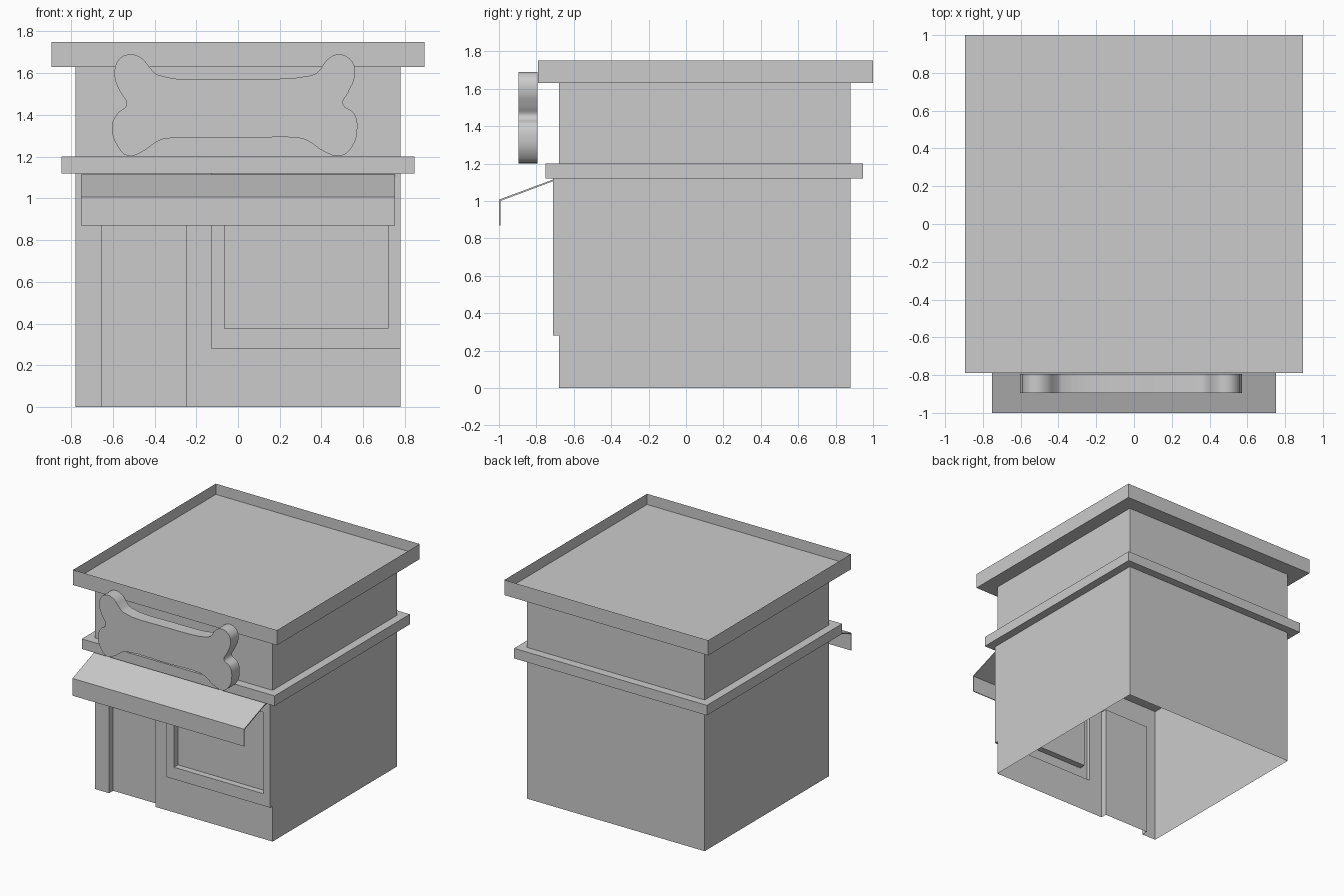
import bpy, bmesh, math

if "Cube" in bpy.data.objects:
    bpy.data.objects.remove(bpy.data.objects["Cube"])

X, Y0, Y1 = 0.78, -0.68, 0.88      # wall half width, front and back planes


def mesh_object(name, bm):
    bmesh.ops.remove_doubles(bm, verts=bm.verts, dist=1e-5)
    me = bpy.data.meshes.new(name)
    bm.to_mesh(me)
    bm.free()
    ob = bpy.data.objects.new(name, me)
    bpy.context.collection.objects.link(ob)
    return ob


def face(bm, *pts):
    return bm.faces.new([bm.verts.new(p) for p in pts])


def slab(name, x0, x1, y0, y1, z0, z1):
    bm = bmesh.new()
    bottom = face(bm, (x0, y0, z0), (x0, y1, z0), (x1, y1, z0), (x1, y0, z0))
    top = face(bm, (x0, y0, z1), (x1, y0, z1), (x1, y1, z1), (x0, y1, z1))
    b = [bottom.verts[i] for i in (0, 3, 2, 1)]
    t = top.verts[:]
    for i in range(4):
        j = (i + 1) % 4
        bm.faces.new((b[i], b[j], t[j], t[i]))
    return bm, top


def walls(bm, corners, z0, z1):
    for (xa, ya), (xb, yb) in zip(corners, corners[1:]):
        face(bm, (xa, ya, z0), (xb, yb, z0), (xb, yb, z1), (xa, ya, z1))


# Ground floor shell: plain sides and back, open underneath
bm = bmesh.new()
walls(bm, [(X, Y0), (X, Y1), (-X, Y1), (-X, Y0)], 0, 1.12)

# Shop front: relief of door recess, raised window frame and set-back pane
panels = [  # x0, x1, z0, z1, y
    (-0.655, -0.25, 0, 0.92, -0.63),
    (-0.13, X, 0.28, 1.12, -0.71),
    (-0.065, 0.72, 0.375, 1.02, -0.66),
]
xs = sorted({-X, X} | {v for p in panels for v in p[:2]})
zs = sorted({0, 1.12} | {v for p in panels for v in p[2:4]})


def depth(x, z):
    y = Y0
    for x0, x1, z0, z1, d in panels:
        if x0 < x < x1 and z0 < z < z1:
            y = d
    return y


e = 0.001
for xa, xb in zip(xs, xs[1:]):
    for za, zb in zip(zs, zs[1:]):
        y = depth(xa + e, za + e)
        face(bm, (xa, y, za), (xb, y, za), (xb, y, zb), (xa, y, zb))
        r = depth(xb + e, za + e)
        if r != y:
            face(bm, (xb, y, za), (xb, r, za), (xb, r, zb), (xb, y, zb))
        u = depth(xa + e, zb + e)
        if u != y:
            face(bm, (xa, y, zb), (xb, y, zb), (xb, u, zb), (xa, u, zb))
mesh_object("ground_floor", bm)

# Upper floor walls
bm = bmesh.new()
walls(bm, [(-X, Y0), (X, Y0), (X, Y1), (-X, Y1), (-X, Y0)], 1.2, 1.63)
mesh_object("upper_floor", bm)

# Ledge between floors
bm, _ = slab("ledge", -0.846, 0.846, -0.75, 0.946, 1.12, 1.2)
mesh_object("ledge", bm)

# Roof slab with sunken deck
bm, top = slab("roof", -0.895, 0.895, -0.79, 1.0, 1.63, 1.75)
bmesh.ops.inset_region(bm, faces=[top], thickness=0.073)
deck = bmesh.ops.extrude_face_region(bm, geom=[top])["geom"]
bmesh.ops.translate(bm, vec=(0, 0, -0.085),
                    verts=[g for g in deck if isinstance(g, bmesh.types.BMVert)])
if top.is_valid:
    bmesh.ops.delete(bm, geom=[top], context='FACES_ONLY')
mesh_object("roof", bm)

# Awning: thin bent sheet extruded sideways
profile = [(-0.71, 1.115), (-1, 1.007), (-1, 0.87), (-0.993, 0.87), (-0.993, 1.0), (-0.71, 1.106)]
bm = bmesh.new()
end = face(bm, *[(-0.753, y, z) for y, z in profile])
ext = bmesh.ops.extrude_face_region(bm, geom=[end], use_keep_orig=True)["geom"]
bmesh.ops.translate(bm, vec=(1.506, 0, 0),
                    verts=[g for g in ext if isinstance(g, bmesh.types.BMVert)])
bmesh.ops.recalc_face_normals(bm, faces=bm.faces)
mesh_object("awning", bm)

# Bone-shaped sign: filled curve outline with thickness
outline = [
    (-.515, 1.69), (-.57, 1.667), (-.592, 1.59), (-.57, 1.52), (-.535, 1.447),
    (-.575, 1.41), (-.604, 1.35), (-.58, 1.255), (-.527, 1.203), (-.47, 1.217),
    (-.375, 1.278), (-.325, 1.288), (0, 1.288), (.297, 1.288), (.335, 1.275),
    (.417, 1.222), (.49, 1.203), (.546, 1.246), (.572, 1.34), (.555, 1.41),
    (.503, 1.452), (.527, 1.505), (.56, 1.59), (.546, 1.658), (.48, 1.69),
    (.426, 1.663), (.383, 1.605), (.345, 1.588), (0, 1.572), (-.385, 1.592),
    (-.42, 1.624), (-.46, 1.67)]
cu = bpy.data.curves.new("bone_sign", 'CURVE')
cu.dimensions = '2D'
cu.fill_mode = 'BOTH'
cu.extrude = 0.05
cu.resolution_u = 4
sp = cu.splines.new('BEZIER')
sp.bezier_points.add(len(outline) - 1)
sp.use_cyclic_u = True
for bp, (x, z) in zip(sp.bezier_points, outline):
    bp.co = (x, z, 0)
    bp.handle_left_type = bp.handle_right_type = 'AUTO'
bone = bpy.data.objects.new("bone_sign", cu)
bone.location = (0, -0.845, 0)
bone.rotation_euler = (math.pi / 2, 0, 0)
bpy.context.collection.objects.link(bone)
bpy.ops.object.select_all(action='DESELECT')
bone.select_set(True)
bpy.context.view_layer.objects.active = bone
bpy.ops.object.convert(target='MESH')
bpy.ops.object.shade_smooth_by_angle(angle=math.radians(35))
